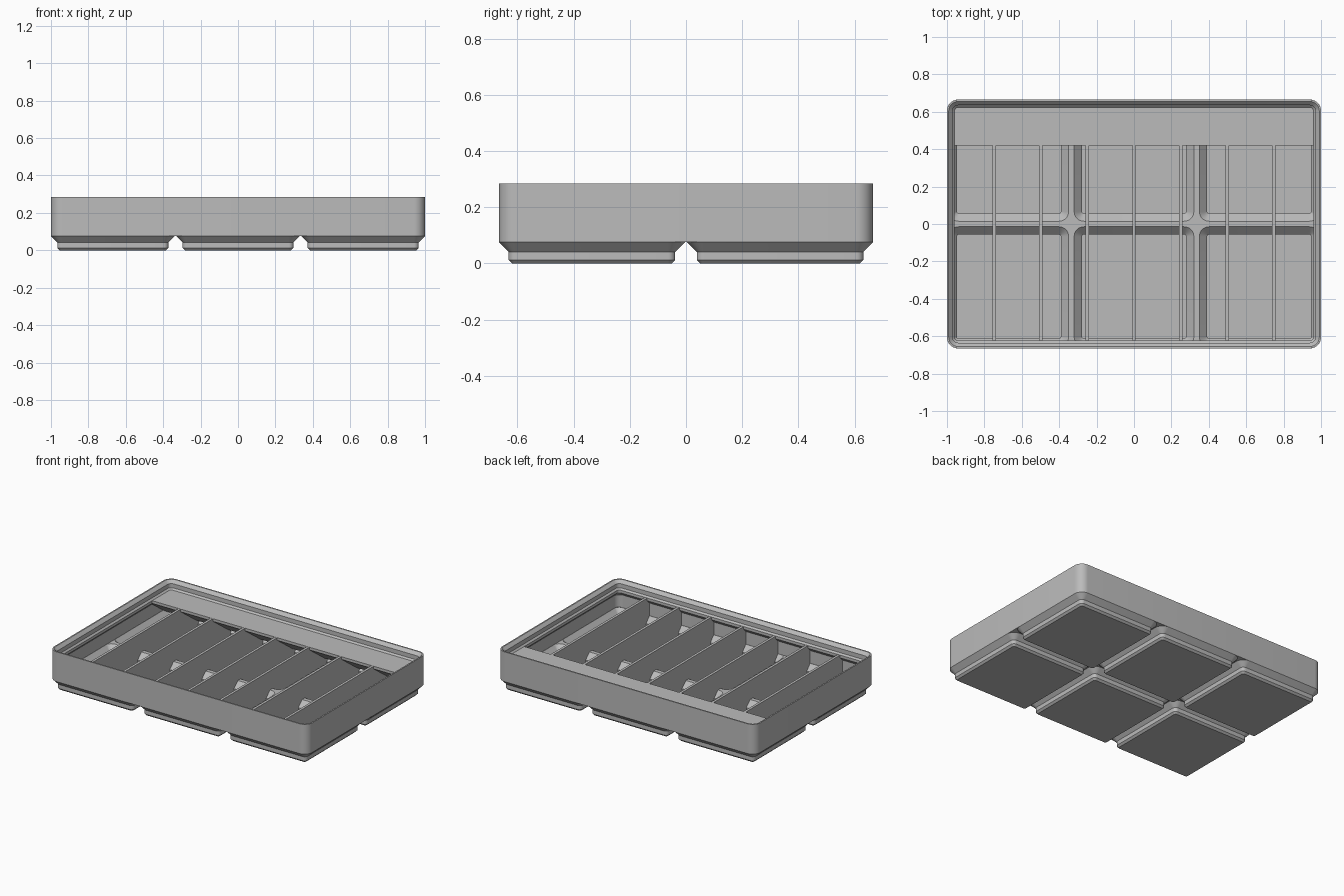
import bpy, bmesh, math

if "Cube" in bpy.data.objects:
    bpy.data.objects.remove(bpy.data.objects["Cube"], do_unlink=True)

HX, HY = 1.0, 0.665        # half size of the tray
PITCH = 0.6693             # spacing of the feet
RADIUS = 0.06              # outer corner radius
SHELF_Z = 0.223            # top of dividers and label shelf
WALL = 0.015

grey = bpy.data.materials.new("plain_grey")
grey.use_nodes = True
colour = (0.5, 0.5, 0.5, 1)
grey.diffuse_color = colour
grey.node_tree.nodes["Principled BSDF"].inputs["Base Color"].default_value = colour


def rounded_ring(bm, cx, cy, hx, hy, r, z, limit=None, steps=8):
    """One loop of vertices around a rounded rectangle."""
    ring = []
    for q, (sx, sy) in enumerate([(1, 1), (-1, 1), (-1, -1), (1, -1)]):
        for i in range(steps + 1):
            a = math.pi / 2 * (q + i / steps)
            x = cx + sx * (hx - r) + r * math.cos(a)
            y = cy + sy * (hy - r) + r * math.sin(a)
            if limit:
                x = max(-limit[0], min(limit[0], x))
                y = max(-limit[1], min(limit[1], y))
            ring.append(bm.verts.new((x, y, z)))
    return ring


def loft(bm, rings):
    """Closed solid through a stack of loops."""
    for low, high in zip(rings, rings[1:]):
        n = len(low)
        for i in range(n):
            j = (i + 1) % n
            bm.faces.new((low[i], low[j], high[j], high[i]))
    bm.faces.new(rings[0][::-1])
    bm.faces.new(rings[-1])


def finish(name, bm):
    bmesh.ops.recalc_face_normals(bm, faces=bm.faces[:])
    mesh = bpy.data.meshes.new(name)
    bm.to_mesh(mesh)
    bm.free()
    mesh.materials.append(grey)
    obj = bpy.data.objects.new(name, mesh)
    bpy.context.collection.objects.link(obj)
    return obj


def foot_blocks(name, profile, limit=None):
    """Six square lofts on the grid; profile rows are height, half size, radius."""
    bm = bmesh.new()
    for cx in (-PITCH, 0, PITCH):
        for cy in (-PITCH / 2, PITCH / 2):
            loft(bm, [rounded_ring(bm, cx, cy, h, h, r, z, limit) for z, h, r in profile])
    return finish(name, bm)


def tray_block(name, profile):
    """One loft of the whole outline; profile rows are height, inset."""
    bm = bmesh.new()
    loft(bm, [rounded_ring(bm, 0, 0, HX - d, HY - d, RADIUS - d, z) for z, d in profile])
    return finish(name, bm)


def extrude_x(name, outline, x0, x1):
    """Side outline (y, z) extruded between two x positions."""
    bm = bmesh.new()
    face = bm.faces.new([bm.verts.new((x0, y, z)) for y, z in outline])
    moved = bmesh.ops.extrude_face_region(bm, geom=[face])["geom"]
    verts = [v for v in moved if isinstance(v, bmesh.types.BMVert)]
    bmesh.ops.translate(bm, verts=verts, vec=(x1 - x0, 0, 0))
    return finish(name, bm)


def carve(obj, cutters):
    bpy.context.view_layer.objects.active = obj
    for cutter in cutters:
        mod = obj.modifiers.new("carve", "BOOLEAN")
        mod.operation = "DIFFERENCE"
        mod.solver = "EXACT"
        mod.object = cutter
        bpy.ops.object.modifier_apply(modifier=mod.name)


def smooth(obj):
    bpy.ops.object.select_all(action="DESELECT")
    obj.select_set(True)
    bpy.context.view_layer.objects.active = obj
    bpy.ops.object.shade_smooth_by_angle(angle=math.radians(30))


# Stepped feet and outer wall
feet = foot_blocks("feet", [(0, 0.2837, 0.0127), (0.0127, 0.2964, 0.0255),
                            (0.0414, 0.2964, 0.0255), (0.0757, 0.3307, 0.0598)])
body = tray_block("tray_body", [(0.0757, 0), (0.284, 0)])

# Hollow inside: pockets in the feet, then the bin with its stepped lip
pockets = foot_blocks("pocket_cutter", [(0.016, 0.278, 0.01), (0.048, 0.278, 0.01),
                                        (0.089, 0.32, 0.052), (0.11, 0.30, 0.04)],
                      limit=(HX - WALL - 0.001, HY - WALL - 0.001))
bin_space = tray_block("bin_cutter", [(0.089, WALL), (0.178, WALL), (0.204, 0.041),
                                      (SHELF_Z, 0.041), (0.234, 0.03), (0.263, 0.03),
                                      (0.284, 0.0095), (0.3, 0.0095)])
carve(feet, [pockets])
carve(body, [bin_space, pockets])
for cutter in (pockets, bin_space):
    bpy.data.objects.remove(cutter, do_unlink=True)
smooth(feet)
smooth(body)

# Dividers, notched over the centre ridge
half = [(0.01, 0.085), (0.05, 0.05), (0.05, 0.012), (0.62, 0.012),
        (0.62, 0.055), (0.65, 0.09), (0.65, SHELF_Z - 0.001)]
outline = half + [(-y, z) for y, z in reversed(half)]
for i in range(-3, 4):
    x = i * 0.249
    extrude_x(f"divider_{i + 4}", outline, x - 0.009, x + 0.009)

# Label shelf along the back with a sloped underside
extrude_x("label_shelf", [(0.42, SHELF_Z), (0.638, SHELF_Z), (0.638, 0.08),
                          (0.591, 0.08), (0.42, 0.204)], -0.987, 0.987)
